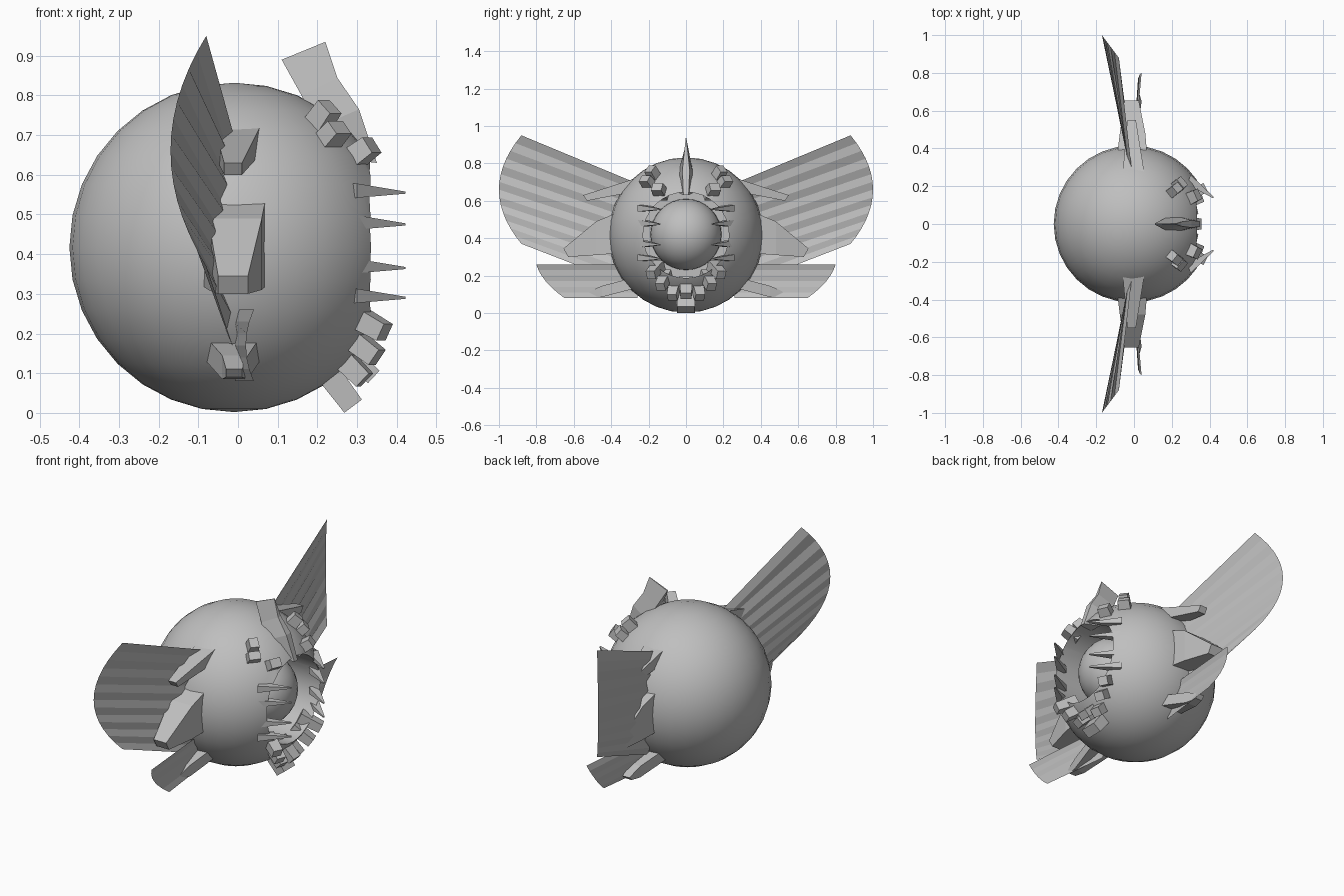
import bpy, bmesh, math
from mathutils import Vector

if "Cube" in bpy.data.objects:
    bpy.data.objects.remove(bpy.data.objects["Cube"])

grey = bpy.data.materials.new("plain grey")
grey.use_nodes = True
grey.diffuse_color = (0.52, 0.52, 0.52, 1)
grey.node_tree.nodes["Principled BSDF"].inputs["Base Color"].default_value = (0.52, 0.52, 0.52, 1)

CENTRE = Vector((-0.01, 0, 0.417))
RADIUS = 0.415


def mesh_object(name, verts, faces):
    mesh = bpy.data.meshes.new(name)
    mesh.from_pydata([tuple(v) for v in verts], [], faces)
    bm = bmesh.new()
    bm.from_mesh(mesh)
    bmesh.ops.recalc_face_normals(bm, faces=bm.faces)
    bm.to_mesh(mesh)
    bm.free()
    mesh.materials.append(grey)
    obj = bpy.data.objects.new(name, mesh)
    bpy.context.collection.objects.link(obj)
    return obj


def loft(name, rings):
    """Join four-cornered rings into a closed solid."""
    faces = [(3, 2, 1, 0)]
    for r in range(len(rings) - 1):
        a = 4 * r
        faces += [(a + i, a + (i + 1) % 4, a + 4 + (i + 1) % 4, a + 4 + i) for i in range(4)]
    end = 4 * len(rings) - 4
    faces.append((end, end + 1, end + 2, end + 3))
    return mesh_object(name, [p for ring in rings for p in ring], faces)


def rect(y, x0, x1, z0, z1, slant=0):
    """Rectangle across y; slant pushes its upper edge outward."""
    s = math.copysign(slant, y)
    return [(x0, y, z0), (x1, y, z0), (x1, y + s, z1), (x0, y + s, z1)]


def fin(name, root, tip, count, pleat):
    """Thin pleated sheet ruled between a root line and a tip curve."""
    verts, faces = [], []
    for i in range(count + 1):
        t = 1 - 2 * i / count
        x, y, z = root(t)
        verts += [(x + pleat * (-1) ** i, y, z), tip(t)]
        if i:
            faces.append((2 * i - 2, 2 * i - 1, 2 * i + 1, 2 * i))
    return mesh_object(name, verts, faces)


def stud(name, y, z, size, sink=0.0):
    """Block standing out from the body surface at a given y and z."""
    d = Vector((0, y, z - CENTRE.z))
    d.x = math.sqrt(RADIUS ** 2 - d.length_squared)
    out = d.normalized()
    side = Vector((0, 0, 1)).cross(out).normalized()
    up = out.cross(side)
    depth, width, height = (s / 2 for s in size)
    mid = CENTRE + d - out * sink
    rings = []
    for k, taper in ((-1, 1), (1, 0.85)):
        rings.append([mid + out * depth * k + side * width * taper * a + up * height * taper * b
                      for a, b in ((-1, -1), (1, -1), (1, 1), (-1, 1))])
    return loft(name, rings)


def sphere(name, centre, radius):
    bpy.ops.mesh.primitive_uv_sphere_add(segments=32, ring_count=16, radius=radius, location=centre)
    obj = bpy.context.object
    obj.name = name
    obj.data.materials.append(grey)
    return obj


# Round body with a circular socket opening toward +x
body = sphere("body", CENTRE, RADIUS)
bpy.ops.mesh.primitive_cylinder_add(vertices=32, radius=0.23, depth=0.6,
                                    location=(0.42, 0, CENTRE.z), rotation=(0, math.pi / 2, 0))
cutter = bpy.context.object
cutter.name = "socket_cutter"
cutter.hide_render = True
cutter.data.materials.append(grey)
bpy.ops.object.select_all(action='DESELECT')
bpy.context.view_layer.objects.active = body
body.select_set(True)
cut = body.modifiers.new("socket", 'BOOLEAN')
cut.object = cutter
cut.operation = 'DIFFERENCE'
cut.solver = 'EXACT'
bpy.ops.object.modifier_apply(modifier="socket")
bpy.data.objects.remove(cutter)
bpy.ops.object.shade_smooth_by_angle(angle=math.radians(35))

# Ball inside the socket
sphere("inner_ball", (0.13, 0, 0.42), 0.19)
bpy.ops.object.shade_smooth_by_angle(angle=math.radians(35))

# Crest on the brow
crest = []
for xi, zi, xo, zo, w in ((0.11, 0.89, 0.22, 0.935, 0.004), (0.16, 0.80, 0.25, 0.845, 0.028),
                          (0.20, 0.72, 0.305, 0.765, 0.048), (0.26, 0.64, 0.35, 0.63, 0.035)):
    crest.append([(xi, -w, zi), (xo, -w * 0.4, zo), (xo, w * 0.4, zo), (xi, w, zi)])
loft("crest", crest)

for label, s in (("left", 1), ("right", -1)):
    # Large wing with a rounded, swept-back tip
    fin("wing_" + label,
        lambda t: (-0.02, s * (0.32 - 0.03 * t), 0.435 + 0.27 * t),
        lambda t: (-0.17 + 0.09 * t * t, s * (1 - 0.12 * t * t), 0.66 + 0.29 * t), 14, 0.008)
    # Small lower fin
    fin("lower_fin_" + label,
        lambda t: (-0.01, s * 0.26, 0.17 + 0.09 * t),
        lambda t: (0.02 + 0.02 * t * t, s * (0.75 + 0.075 * t - 0.025 * t * t), 0.17 + 0.09 * t), 6, 0.003)

    # Three tapering spurs at the wing root
    loft("upper_spur_" + label, [rect(s * 0.27, -0.06, 0.055, 0.65, 0.72),
                                 rect(s * 0.53, -0.035, 0.01, 0.60, 0.63, 0.02)])
    loft("middle_spur_" + label, [rect(s * 0.36, -0.09, 0.07, 0.32, 0.54),
                                  rect(s * 0.48, -0.075, 0.06, 0.31, 0.49),
                                  rect(s * 0.63, -0.05, 0.025, 0.30, 0.345, 0.025)])
    loft("lower_spur_" + label, [rect(s * 0.28, -0.08, 0.055, 0.13, 0.19),
                                 rect(s * 0.45, -0.04, 0.025, 0.085, 0.145),
                                 rect(s * 0.51, -0.03, 0.01, 0.09, 0.11, 0.02)])

    # Spikes round the socket, leaning inward
    for n, z in enumerate((0.56, 0.48, 0.37, 0.295)):
        base = [(0.28, s * 0.21, z - 0.018), (0.30, s * 0.26, z - 0.018),
                (0.30, s * 0.26, z + 0.018), (0.28, s * 0.21, z + 0.018)]
        tip = [Vector((0.42, s * 0.14, z - 0.005)) + (Vector(p) - Vector((0.29, s * 0.235, z))) * 0.15
               for p in base]
        loft(f"socket_spike_{label}_{n + 1}", [base, tip])

    # Blocks over the brow and down the chin
    for n, (y, z, size) in enumerate(((0.17, 0.73, (0.11, 0.055, 0.06)),
                                      (0.20, 0.69, (0.09, 0.07, 0.05)),
                                      (0.14, 0.65, (0.09, 0.07, 0.055)))):
        stud(f"brow_block_{label}_{n + 1}", s * y, z, size)
    for n, (y, z) in enumerate(((0.165, 0.23), (0.12, 0.175), (0.065, 0.125))):
        stud(f"chin_block_{label}_{n + 1}", s * y, z, (0.12, 0.06, 0.055))

# Chin centre
stud("chin_tip", 0, 0.085, (0.17, 0.11, 0.065))
stud("chin_middle", 0, 0.135, (0.13, 0.07, 0.05))
